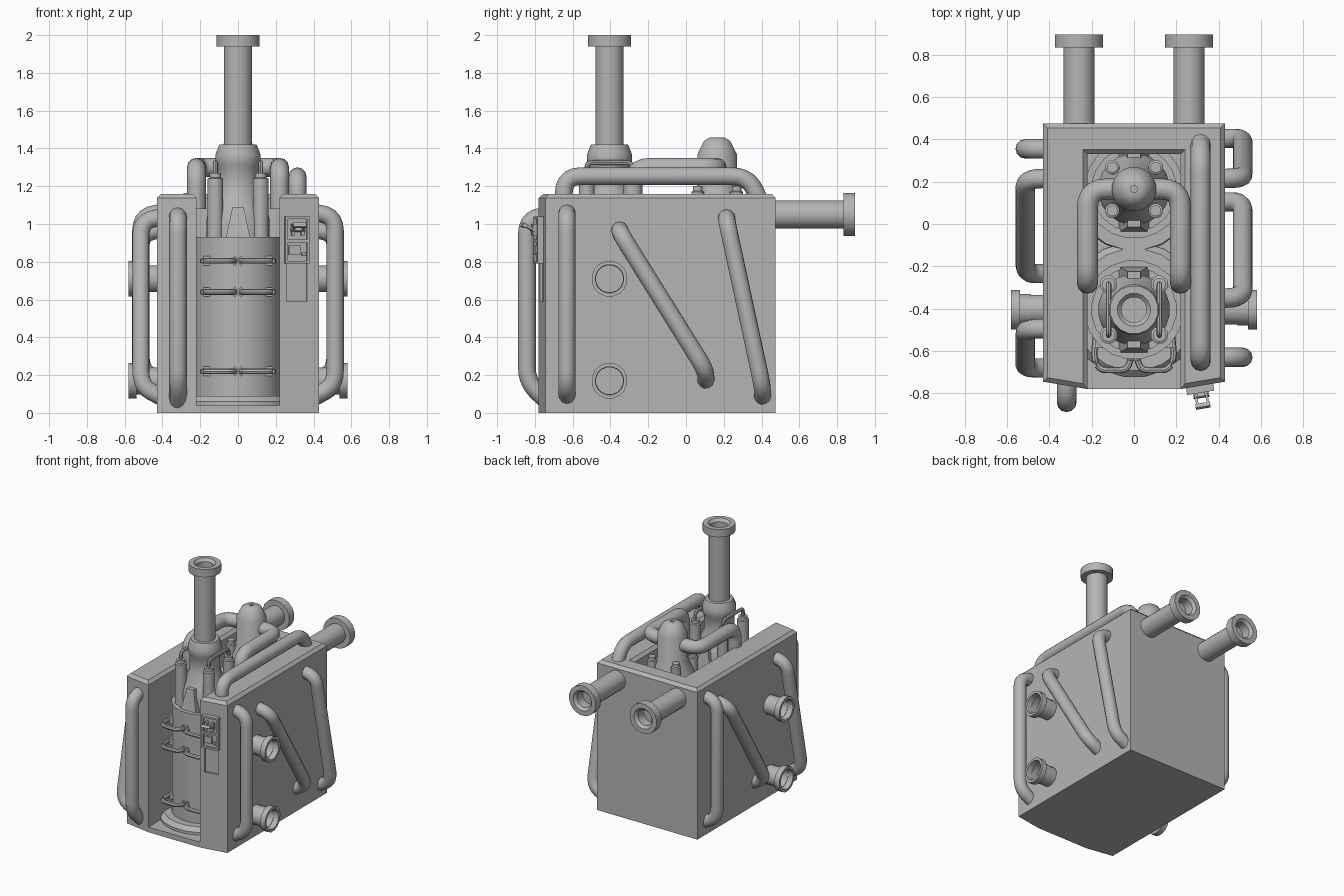
import bpy, bmesh, math
from mathutils import Vector, Matrix

if "Cube" in bpy.data.objects:
    bpy.data.objects.remove(bpy.data.objects["Cube"])

GREY = bpy.data.materials.new("dark_grey")
GREY.diffuse_color = (.46, .46, .46, 1)
GREY.use_nodes = True
GREY.node_tree.nodes["Principled BSDF"].inputs["Base Color"].default_value = GREY.diffuse_color


def link(name, me):
    ob = bpy.data.objects.new(name, me)
    bpy.context.collection.objects.link(ob)
    me.materials.clear()
    me.materials.append(GREY)
    return ob


def shade(ob):
    bpy.ops.object.select_all(action='DESELECT')
    ob.select_set(True)
    bpy.context.view_layer.objects.active = ob
    bpy.ops.object.shade_smooth_by_angle(angle=math.radians(35))


def finish(name, bm, smooth=True):
    bmesh.ops.recalc_face_normals(bm, faces=bm.faces)
    me = bpy.data.meshes.new(name)
    bm.to_mesh(me)
    bm.free()
    ob = link(name, me)
    if smooth:
        shade(ob)
    return ob


def lathe(name, profile, base, axis=(0, 0, 1), n=16):
    """Revolve (radius, height) pairs about an axis through base."""
    bm = bmesh.new()
    rot = Vector(axis).to_track_quat('Z', 'Y')
    rings = []
    for r, h in profile:
        rings.append([bm.verts.new(Vector(base) + rot @ Vector((
            r * math.cos(math.tau * (i + .5) / n), r * math.sin(math.tau * (i + .5) / n), h)))
            for i in range(n)])
    for a, b in zip(rings, rings[1:]):
        for i in range(n):
            j = (i + 1) % n
            bm.faces.new((a[i], a[j], b[j], b[i]))
    bmesh.ops.remove_doubles(bm, verts=bm.verts, dist=1e-5)
    return finish(name, bm)


def prism(name, pts, z0, z1, bevel=0):
    """Extrude an xy outline, optionally chamfering its top rim."""
    bm = bmesh.new()
    f = bm.faces.new([bm.verts.new((x, y, z0)) for x, y in pts])
    top = bmesh.ops.extrude_face_region(bm, geom=[f], use_keep_orig=True)['geom']
    bmesh.ops.translate(bm, vec=(0, 0, z1 - z0),
                        verts=[g for g in top if isinstance(g, bmesh.types.BMVert)])
    bmesh.ops.recalc_face_normals(bm, faces=bm.faces)
    if bevel:
        rim = [e for e in bm.edges if all(v.co.z > z1 - 1e-4 for v in e.verts)]
        bmesh.ops.bevel(bm, geom=rim, offset=bevel, segments=1, affect='EDGES')
    return finish(name, bm, False)


def box(name, c, size, rot=None):
    bm = bmesh.new()
    bmesh.ops.create_cube(bm, size=1)
    m = Matrix.Translation(c) @ (rot or Matrix()) @ Matrix.Diagonal((*size, 1))
    bmesh.ops.transform(bm, matrix=m, verts=bm.verts)
    return finish(name, bm, False)


def pipe(name, pts, r, bend, res=4):
    """Tube along a polyline whose corners are rounded."""
    pts = [Vector(p) for p in pts]
    path = [pts[0]]
    for a, b, c in zip(pts, pts[1:], pts[2:]):
        p = b + (a - b).normalized() * min(bend, (a - b).length * .95)
        q = b + (c - b).normalized() * min(bend, (c - b).length * .49)
        path += [p.lerp(b, t).lerp(b.lerp(q, t), t) for t in (i / 5 for i in range(6))]
    path.append(pts[-1])
    cu = bpy.data.curves.new(name, 'CURVE')
    cu.dimensions = '3D'
    cu.bevel_depth, cu.bevel_resolution, cu.use_fill_caps = r, res, True
    s = cu.splines.new('POLY')
    s.points.add(len(path) - 1)
    for sp, p in zip(s.points, path):
        sp.co = (*p, 1)
    tmp = bpy.data.objects.new(name + "_path", cu)
    bpy.context.collection.objects.link(tmp)
    me = bpy.data.meshes.new_from_object(tmp.evaluated_get(bpy.context.evaluated_depsgraph_get()))
    bpy.data.objects.remove(tmp)
    shade(link(name, me))


def port(name, base, axis, L, r, fr, ft, bore=.8):
    """Open pipe stub with an end flange."""
    lathe(name, [(0, 0), (r, 0), (r, L - ft), (fr, L - ft), (fr, L), (r * 1.05, L),
                 (r * bore, L - .02), (r * bore, L - .09), (0, L - .09)], base, axis)


# casing: U-shaped block with a deep open channel, and its floor
casing = prism("casing", [(-.43, -.745), (-.22, -.78), (-.22, .33), (.22, .33), (.22, -.78),
                          (.43, -.745), (.43, .475), (-.43, .475)], 0, 1.16, .022)
prism("channel_floor", [(-.22, -.78), (.22, -.78), (.22, .33), (-.22, .33)], 0, .04)

# two reactor columns standing in the channel
FY, RY = -.405, .165
vessel = [(.29, .09), (.235, .09), (.235, .93), (.2, .93), (.2, .9), (.17, .9),
          (.17, 1.02), (.155, 1.08), (.108, 1.18)]
lathe("front_column", [(0, .03), (.32, .03), (.32, .06)] + vessel +
      [(.108, 1.3), (.12, 1.32), (.12, 1.37), (.1, 1.42), (0, 1.425)], (0, FY, 0), n=20)
lathe("rear_column", [(0, .03), (.295, .03)] + vessel +
      [(.105, 1.37), (.07, 1.44), (.04, 1.458), (.016, 1.458), (.016, 1.44), (0, 1.44)],
      (0, RY, 0), n=20)
port("chimney", (0, FY, 1.38), (0, 0, 1), .62, .075, .115, .06)

# rods and fins around both columns
for tag, cy, d, r, top in (("front", FY, .12, .042, 1.27), ("rear", RY, .103, .035, 1.2)):
    for sx in (-1, 1):
        for sy in (-1, 1):
            lathe(tag + "_rod", [(0, .88), (r, .88), (r, top - .03), (r * .75, top - .025),
                                 (r * .75, top), (0, top)], (sx * d, cy + sy * d, 0), n=12)
    for sy in (-1, 1):
        bm = bmesh.new()
        vs = [bm.verts.new((x, cy + sy * y, z)) for y, x, z in (
            (.12, -.07, .9), (.12, .07, .9), (.12, .03, 1.09), (.12, -.03, 1.09),
            (.205, -.07, .9), (.205, .07, .9), (.18, .03, 1.09), (.18, -.03, 1.09))]
        for f in ((0, 1, 2, 3), (4, 5, 6, 7), (0, 1, 5, 4), (1, 2, 6, 5), (2, 3, 7, 6), (3, 0, 4, 7)):
            bm.faces.new([vs[i] for i in f])
        finish(tag + "_fin", bm, False)
for s in (-1, 1):
    pipe("rod_link", [(s * .12, FY - .12, 1.25), (s * .12, FY - .12, 1.325),
                      (s * .12, FY + .12, 1.325), (s * .12, FY + .12, 1.25)], .013, .03, 2)
    # pipes from the rear column down into the side walls
    pipe("crossover_pipe", [(0, RY, 1.3), (s * .22, RY, 1.3), (s * .22, -.28, 1.3),
                            (s * .22, -.28, 1.08)], .05, .09)

# clamp bars on the front column
for z in (.22, .64, .805):
    for s in (-1, 1):
        pipe("clamp_bar", [(s * .18, -.53, z), (s * .19, -.63, z), (s * .165, -.69, z),
                           (s * .03, -.69, z), (s * .012, -.62, z)], .015, .035, 2)
        box("clamp_block", (s * .16, -.565, z), (.05, .04, .05))
    for a in (-.7, .7):
        box("clamp_cross", (0, -.635, z), (.012, .025, .065), Matrix.Rotation(a, 4, 'Y'))

# side pipes: (side, y at top, z top, y at bottom, z bottom)
for s, y1, z1, y2, z2 in ((1, -.63, 1.055, -.63, .095), (1, -.35, .965, .105, .175),
                          (1, .215, 1.03, .405, .09), (-1, .355, 1.055, .355, .095),
                          (-1, .215, .965, -.235, .175), (-1, -.495, 1.03, -.68, .09)):
    pipe("side_pipe", [(s * .40, y1, z1 + .005), (s * .514, y1, z1 - .01),
                       (s * .514, y2, z2 + .05), (s * .40, y2, z2 - .01)], .046, .08)
pipe("front_pipe", [(-.318, -.72, 1.045), (-.318, -.842, 1.03),
                    (-.318, -.842, .16), (-.318, -.72, .05)], .047, .08)
pipe("top_pipe", [(.315, -.647, 1.1), (.315, -.647, 1.253), (.315, .33, 1.253),
                  (.315, .4, 1.1)], .047, .09)

# flanged ports on both sides and the back
for s in (-1, 1):
    for z in (.17, .71):
        port("side_port", (s * .42, FY, z), (s, 0, 0), .16, .072, .095, .042, 1.04)
    port("exhaust", (s * .26, .45, 1.05), (0, 1, 0), .445, .075, .116, .06)

# control panel, aligned with the slanted wall front
R = Matrix.Rotation(math.atan2(.035, .21), 4, 'Z')


def panel(name, x, out, z, size, tilt=0):
    c = Vector((.31, -.765, z)) + R @ Vector((x, -out, 0))
    return box(name, c, size, R @ Matrix.Rotation(tilt, 4, 'X'))


# shallow recess under the panel
cutter = panel("recess_cutter", 0, 0, .69, (.11, .03, .2))
cut = casing.modifiers.new("recess", 'BOOLEAN')
cut.object, cut.operation, cut.solver = cutter, 'DIFFERENCE', 'EXACT'
bpy.context.view_layer.objects.active = casing
bpy.ops.object.modifier_apply(modifier=cut.name)
bpy.data.objects.remove(cutter)

panel("panel_back", 0, .005, .915, (.13, .024, .25))
for z in (.797, .91, 1.033):
    panel("panel_rail", 0, .018, z, (.13, .03, .014))
for x in (-.058, .058):
    panel("panel_side", x, .018, .915, (.014, .03, .25))
panel("gauge", -.015, .018, .86, (.06, .03, .05))
panel("gauge_button", .035, .018, .84, (.02, .025, .02))
for x in (-.025, .025):
    panel("lever_mount", x, .03, .97, (.016, .04, .06))
    panel("lever_arm", x, .065, .98, (.012, .07, .014), -.45)
panel("lever_bar", 0, .045, .97, (.075, .02, .02), -.45)
panel("lever_grip", 0, .095, .993, (.07, .02, .022), -.45)
